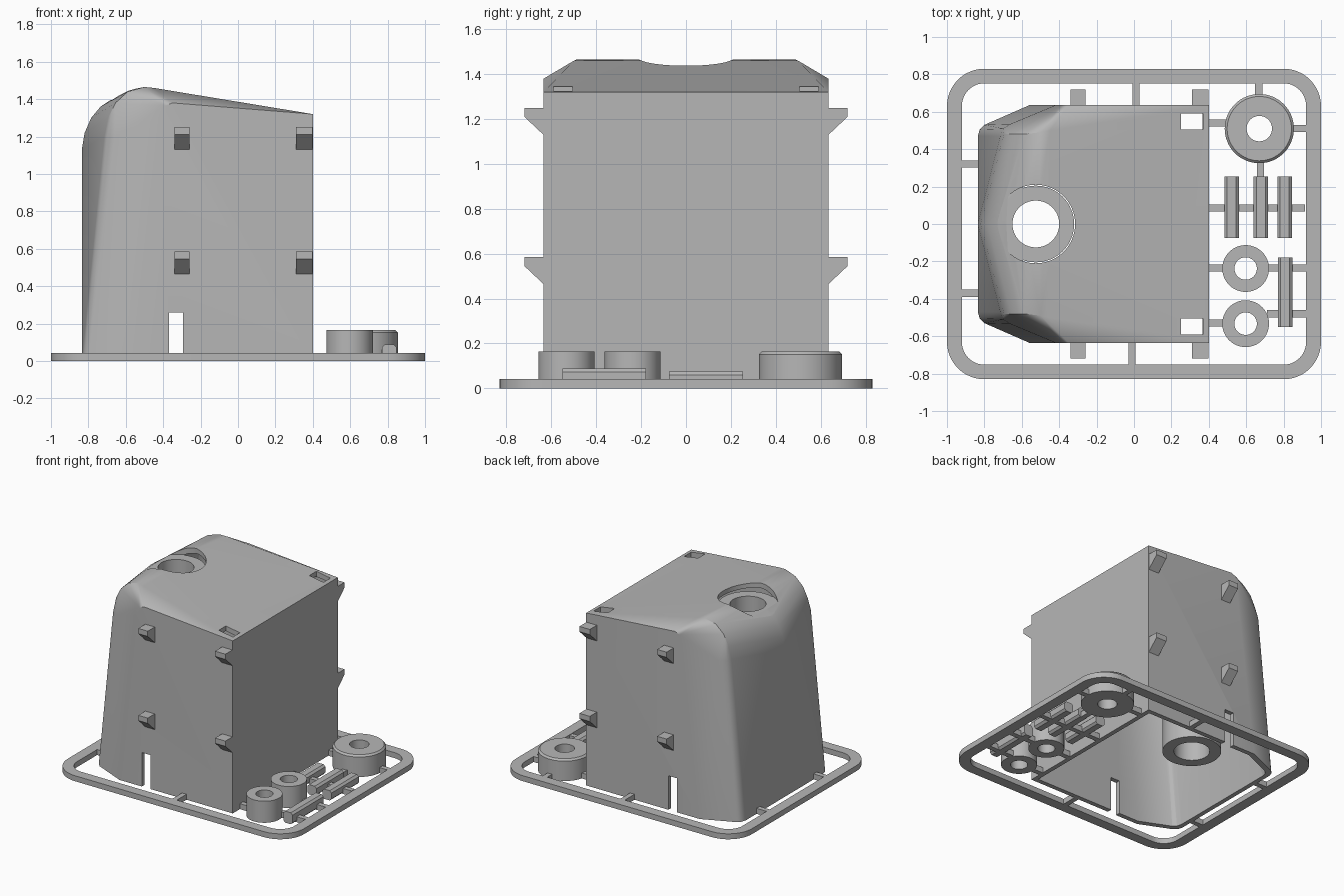
import bpy, bmesh, math
from mathutils import Vector

cube = bpy.data.objects.get("Cube")
if cube:
    bpy.data.objects.remove(cube, do_unlink=True)

grey = bpy.data.materials.new("plain_grey")
grey.use_nodes = True
GREY = (0.47, 0.47, 0.47, 1)
grey.diffuse_color = GREY
grey.node_tree.nodes["Principled BSDF"].inputs["Base Color"].default_value = GREY


def finish(name, bm):
    bmesh.ops.recalc_face_normals(bm, faces=bm.faces)
    mesh = bpy.data.meshes.new(name)
    bm.to_mesh(mesh)
    bm.free()
    mesh.materials.append(grey)
    obj = bpy.data.objects.new(name, mesh)
    bpy.context.collection.objects.link(obj)
    return obj


def activate(obj):
    bpy.ops.object.select_all(action='DESELECT')
    obj.select_set(True)
    bpy.context.view_layer.objects.active = obj


def smooth(obj, degrees):
    activate(obj)
    bpy.ops.object.shade_smooth_by_angle(angle=math.radians(degrees))


def boolean(obj, cutter, operation='DIFFERENCE', keep=False):
    mod = obj.modifiers.new("cut", 'BOOLEAN')
    mod.object, mod.operation, mod.solver = cutter, operation, 'EXACT'
    activate(obj)
    bpy.ops.object.modifier_apply(modifier=mod.name)
    if not keep:
        bpy.data.objects.remove(cutter, do_unlink=True)


def box(name, x0, x1, y0, y1, z0, z1):
    bm = bmesh.new()
    bmesh.ops.create_cube(bm, size=1)
    for v in bm.verts:
        v.co = Vector(((x0 + x1) / 2 + v.co.x * (x1 - x0),
                       (y0 + y1) / 2 + v.co.y * (y1 - y0),
                       (z0 + z1) / 2 + v.co.z * (z1 - z0)))
    return finish(name, bm)


def prism(name, points, offset):
    """Extrude a closed 3D outline along an offset."""
    bm = bmesh.new()
    face = bm.faces.new([bm.verts.new(p) for p in points])
    out = bmesh.ops.extrude_face_region(bm, geom=[face])
    verts = [g for g in out["geom"] if isinstance(g, bmesh.types.BMVert)]
    bmesh.ops.translate(bm, verts=verts, vec=offset)
    return finish(name, bm)


def lathe(name, cx, cy, profile, n=64):
    """Spin a closed (radius, z) profile into a ring."""
    bm = bmesh.new()
    rings = []
    for i in range(n):
        a = 2 * math.pi * i / n
        rings.append([bm.verts.new((cx + r * math.cos(a), cy + r * math.sin(a), z))
                      for r, z in profile])
    k = len(profile)
    for i in range(n):
        a, b = rings[i], rings[(i + 1) % n]
        for j in range(k):
            bm.faces.new((a[j], b[j], b[(j + 1) % k], a[(j + 1) % k]))
    return finish(name, bm)


def cylinder(name, cx, cy, r, z0, z1, n=64):
    return prism(name, [(cx + r * math.cos(2 * math.pi * i / n),
                         cy + r * math.sin(2 * math.pi * i / n), z0)
                        for i in range(n)], (0, 0, z1 - z0))


def rounded_rect(hx, hy, r, z, n=12):
    pts = []
    for q, (sx, sy) in enumerate([(1, 1), (-1, 1), (-1, -1), (1, -1)]):
        for i in range(n + 1):
            a = math.pi / 2 * (q + i / n)
            pts.append((sx * (hx - r) + r * math.cos(a), sy * (hy - r) + r * math.sin(a), z))
    return pts


# Hood shape: centre nose line plus half outline, mirrored in y
nose = [(-.835, 0), (-.835, 1.13), (-.82, 1.22), (-.785, 1.3), (-.735, 1.36),
        (-.66, 1.41), (-.58, 1.45), (-.5, 1.465)]
half = [(.4, .635, 0), (-.56, .635, 0), (-.8, .53, 0), (-.825, .505, 0), (-.835, .47, 0),
        (.4, .635, 1.32), (-.35, .635, 1.38), (-.39, .635, 1.365), (-.42, .635, 1.3),
        (-.66, .535, 1.2), (-.70, .51, 1.2), (-.715, .47, 1.2),
        (-.695, .48, 1.3), (-.655, .48, 1.38), (-.59, .48, 1.44), (-.5, .49, 1.465),
        (-.45, .5, 1.46), (.4, .5, 1.32)]


def hood_hull(name, inner=False):
    bm = bmesh.new()
    pts = [(x, 0, z) for x, z in nose] + [(x, s * y, z) for x, y, z in half for s in (1, -1)]
    for x, y, z in pts:
        if inner:
            x, y, z = -.217 + (x + .217) * .945, y * .945, z * .975 if z else -.01
        bm.verts.new((x, y, z))
    bmesh.ops.convex_hull(bm, input=bm.verts)
    bmesh.ops.delete(bm, geom=[v for v in bm.verts if not v.link_faces], context='VERTS')
    bmesh.ops.dissolve_limit(bm, angle_limit=.015, verts=bm.verts, edges=bm.edges)
    return finish(name, bm)


HOLE_X, FLOOR = -.525, 1.395
hood = hood_hull("hood_shell")
outer = hood_hull("hood_envelope")
boolean(hood, hood_hull("cavity", True))
boolean(hood, cylinder("recess", HOLE_X, 0, .21, FLOOR, 1.6))
boolean(hood, cylinder("chimney_hole", HOLE_X, 0, .2, 1.2, 1.6))
boolean(hood, box("side_slot", -.37, -.295, -1, 1, -.1, .26))
for s in (1, -1):
    y0, y1 = sorted((s * .505, s * .59))
    boolean(hood, box("corner_hole", .25, .37, y0, y1, 1.2, 1.5))
smooth(hood, 38)
hood.modifiers.new("even_shading", 'WEIGHTED_NORMAL').keep_sharp = True

# Inner tube, trimmed to the hood surface
tube = lathe("inner_tube", HOLE_X, 0, [(.125, .29), (.205, .29), (.205, FLOOR), (.125, FLOOR)])
boolean(tube, outer, 'INTERSECT')
smooth(tube, 30)

# Snap clips on both side walls
for s, side in ((1, "left"), (-1, "right")):
    for x0, x1 in ((-.34, -.26), (.31, .398)):
        for top in (1.25, .585):
            prof = [(.625, top), (.72, top), (.72, top - .04), (.635, top - .12), (.625, top - .12)]
            prism(side + "_clip", [(x0, s * y, z) for y, z in prof], (x1 - x0, 0, 0))

# Rounded carrier frame
T = .042
frame = prism("carrier_frame", rounded_rect(1, .83, .2, 0), (0, 0, T))
boolean(frame, prism("frame_opening", rounded_rect(.92, .752, .12, -.1), (0, 0, .3)))
smooth(frame, 30)

# Connecting runners
for x0, x1, y in ((-.925, -.825, .32), (-.925, -.825, -.37), (.395, .5, .54), (.84, .925, .51),
                  (.395, .915, .085), (.395, .49, -.235), (.71, .925, -.235),
                  (.395, .49, -.53), (.71, .925, -.48)):
    box("runner", x0, x1, y - .019, y + .019, 0, T)
for x, y0, y1 in ((.01, .63, .755), (-.01, -.755, -.63), (.667, .69, .755), (.677, .25, .335)):
    box("runner", x - .019, x + .019, y0, y1, 0, T)

# Wheels
lathe_parts = [
    lathe("large_wheel", .67, .51, [(.068, 0), (.185, 0), (.185, .152), (.172, .165), (.068, .165)])]
for y in (-.238, -.533):
    lathe_parts.append(lathe("small_wheel", .597, y, [(.06, 0), (.125, 0), (.125, .165), (.06, .165)]))
for part in lathe_parts:
    smooth(part, 30)

# Axle pins with chamfered edges
for cx, y0, y1, h in ((.522, -.075, .255, .075), (.678, -.075, .255, .075),
                      (.805, -.075, .255, .075), (.808, -.55, -.178, .088)):
    w, c = .039, .015
    outline = [(-w + c, 0), (w - c, 0), (w, c), (w, h - c), (w - c, h),
               (-w + c, h), (-w, h - c), (-w, c)]
    prism("axle_pin", [(cx + x, y0, z) for x, z in outline], (0, y1 - y0, 0))
